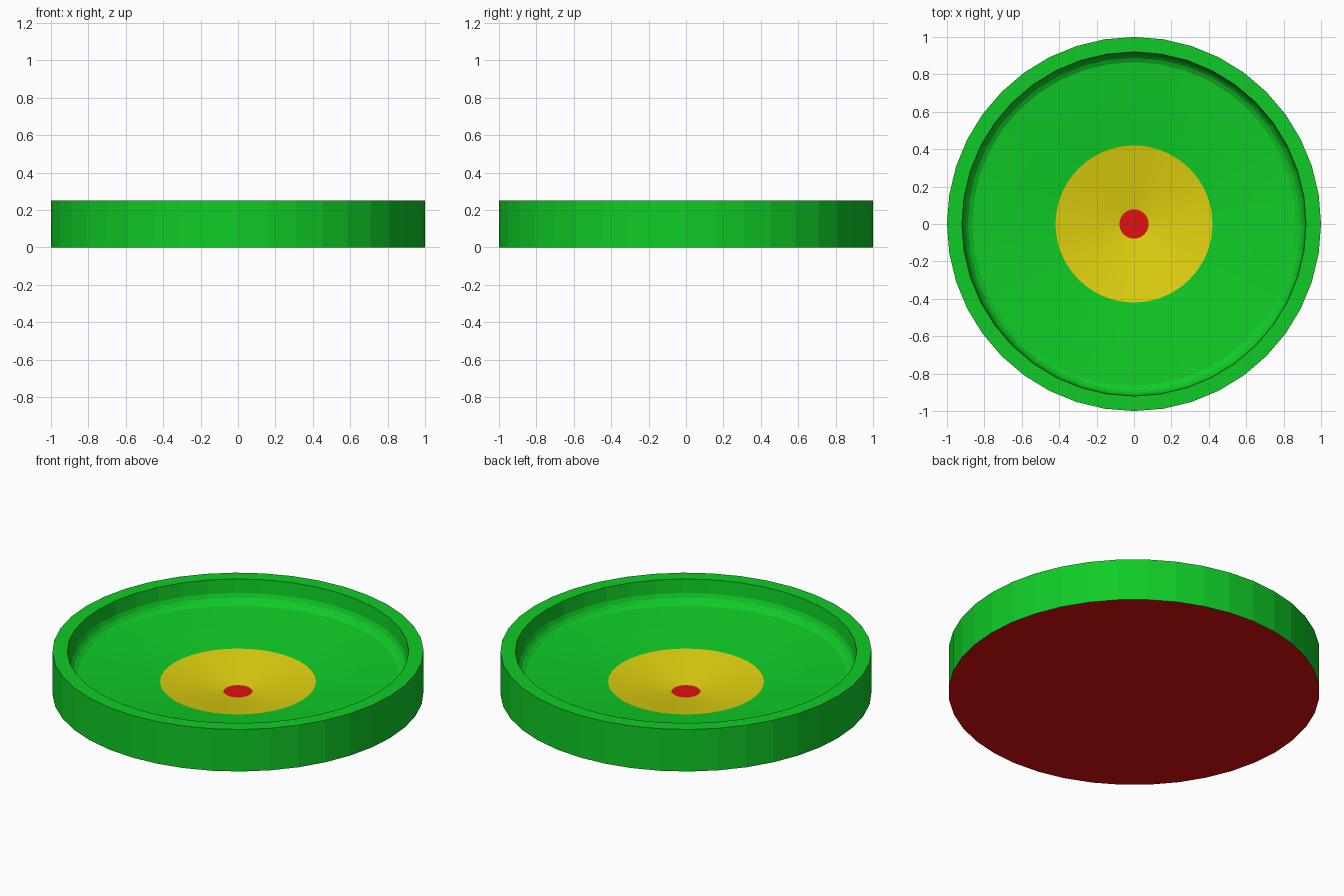
import bpy, bmesh
from math import cos, sin, tau

if "Cube" in bpy.data.objects:
    bpy.data.objects.remove(bpy.data.objects["Cube"])

SIDES = 40


def material(name, rgb):
    mat = bpy.data.materials.new(name)
    mat.diffuse_color = (*rgb, 1.0)
    mat.use_nodes = True
    mat.node_tree.nodes["Principled BSDF"].inputs["Base Color"].default_value = mat.diffuse_color
    return mat


def lathe(name, profile, mat):
    """Spin a (radius, z) profile around the z axis."""
    bm = bmesh.new()
    rings = [[bm.verts.new((r * cos(tau * k / SIDES), r * sin(tau * k / SIDES), z))
              for k in range(SIDES)] for r, z in profile]
    for low, high in zip(rings, rings[1:]):
        for k in range(SIDES):
            n = (k + 1) % SIDES
            bm.faces.new((low[k], low[n], high[n], high[k]))
    # Rings of zero radius collapse to a single centre point
    bmesh.ops.remove_doubles(bm, verts=bm.verts, dist=1e-5)
    mesh = bpy.data.meshes.new(name)
    bm.to_mesh(mesh)
    bm.free()
    mesh.materials.append(mat)
    obj = bpy.data.objects.new(name, mesh)
    bpy.context.collection.objects.link(obj)
    return obj


green = material("green", (0.005, 0.60, 0.02))
yellow = material("yellow", (0.75, 0.64, 0.005))
red = material("red", (0.75, 0.005, 0.005))

# Outer wall, flat rim, inner wall with rounded foot, and shallow bowl
lathe("dish_body", [(1.0, 0.0), (1.0, 0.25), (0.92, 0.25), (0.913, 0.17),
                    (0.903, 0.147), (0.888, 0.129), (0.865, 0.116),
                    (0.65, 0.095), (0.42, 0.069)], green)

# Sloping yellow ring in the middle of the bowl
lathe("middle_ring", [(0.42, 0.069), (0.25, 0.040), (0.078, 0.011)], yellow)

# Red spot at the lowest point
lathe("centre_spot", [(0.078, 0.011), (0.0, 0.010)], red)

# Flat red underside
lathe("underside", [(0.0, 0.0), (1.0, 0.0)], red)
